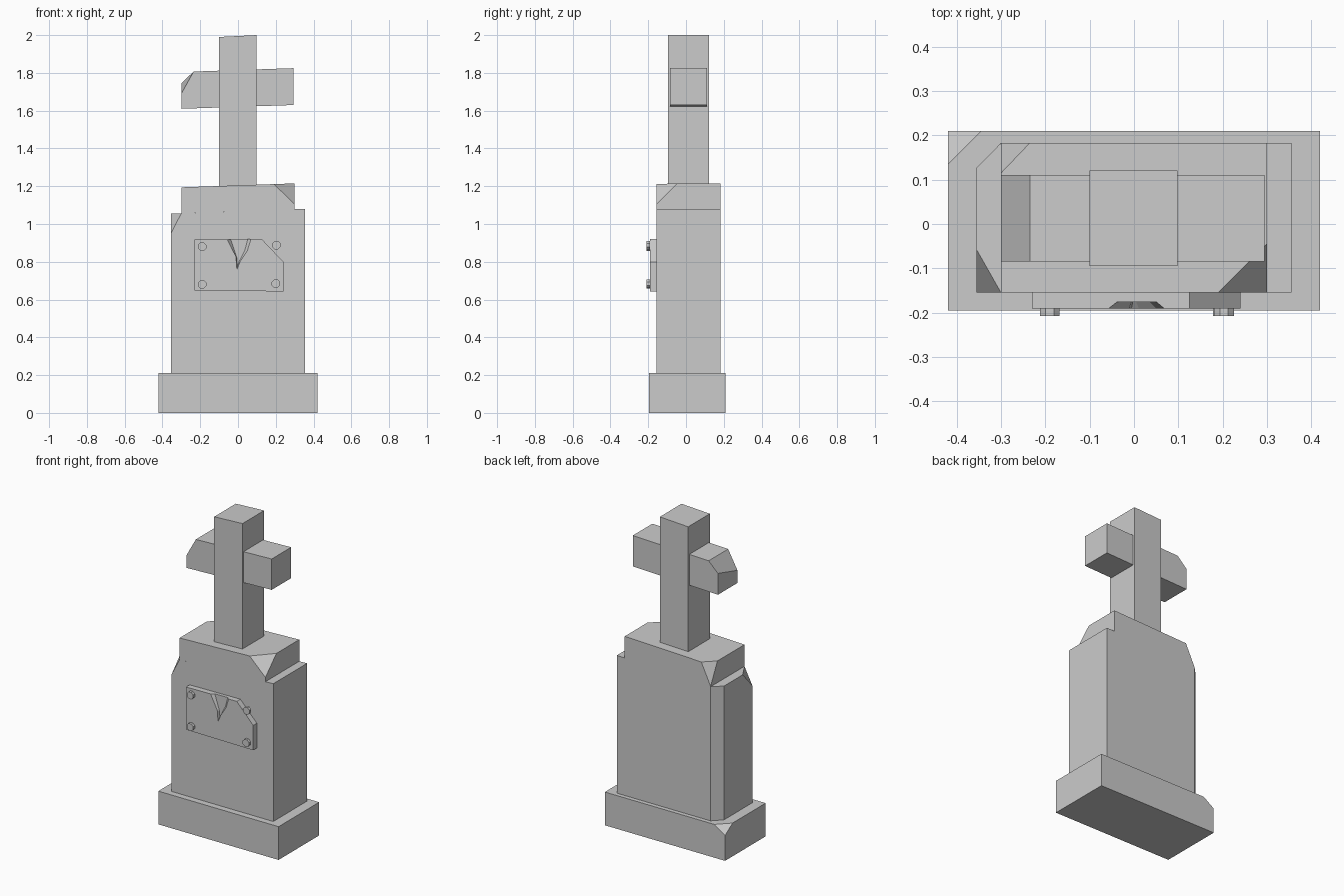
import bpy
import bmesh
import math
from mathutils import Matrix, Vector

if "Cube" in bpy.data.objects:
    bpy.data.objects.remove(bpy.data.objects["Cube"], do_unlink=True)

GREY = (0.6, 0.6, 0.6, 1)
stone = bpy.data.materials.new("grey_stone")
stone.use_nodes = True
stone.diffuse_color = GREY
stone.node_tree.nodes["Principled BSDF"].inputs["Base Color"].default_value = GREY


def finish(bm, name):
    bmesh.ops.recalc_face_normals(bm, faces=bm.faces[:])
    mesh = bpy.data.meshes.new(name)
    bm.to_mesh(mesh)
    bm.free()
    mesh.materials.append(stone)
    obj = bpy.data.objects.new(name, mesh)
    bpy.context.collection.objects.link(obj)
    return obj


def chip(bm, a, b, c):
    """Break off the corner beyond the plane through three points."""
    a, b, c = Vector(a), Vector(b), Vector(c)
    normal = (b - a).cross(c - a).normalized()
    centre = sum((v.co for v in bm.verts), Vector()) / len(bm.verts)
    if normal.dot(centre - a) > 0:
        normal.negate()
    bmesh.ops.bisect_plane(bm, geom=bm.verts[:] + bm.edges[:] + bm.faces[:],
                           plane_co=a, plane_no=normal, clear_outer=True)
    bmesh.ops.holes_fill(bm, edges=[e for e in bm.edges if e.is_boundary], sides=0)


def prism(name, front, y0, y1, back=None, chips=()):
    """Solid from an x/z outline running from y0 to y1."""
    bm = bmesh.new()
    f = [bm.verts.new((x, y0, z)) for x, z in front]
    k = [bm.verts.new((x, y1, z)) for x, z in back or front]
    bm.faces.new(f)
    bm.faces.new(k[::-1])
    for i in range(len(f)):
        j = (i + 1) % len(f)
        bm.faces.new((f[i], k[i], k[j], f[j]))
    for points in chips:
        chip(bm, *points)
    return finish(bm, name)


def slab(x0, x1, z0, left_top, right_top, z0_right=None):
    return [(x0, z0), (x1, z0 if z0_right is None else z0_right),
            (x1, right_top), (x0, left_top)]


# Plinth with one broken back corner
prism("plinth", slab(-0.42, 0.42, 0, 0.21, 0.21), -0.195, 0.21, chips=[
    ((-0.42, 0.135, 0.21), (-0.345, 0.21, 0.21), (-0.42, 0.21, 0.16))])

# Main stone: bevelled back edge and chipped front shoulder
FRONT, BACK = -0.155, 0.183
prism("lower_stone", slab(-0.355, 0.355, 0.21, 1.055, 1.08), FRONT, BACK, chips=[
    ((-0.355, 0.127, 0.2), (-0.3, BACK, 0.2), (-0.3, BACK, 1)),
    ((-0.355, -0.058, 1.055), (-0.3, FRONT, 1.057), (-0.355, FRONT, 0.95))])

# Stepped cap with two broken corners
prism("upper_stone", slab(-0.3, 0.3, 1.057, 1.194, 1.215, 1.078), FRONT, BACK, chips=[
    ((0.19, FRONT, 1.211), (0.3, -0.045, 1.215), (0.3, FRONT, 1.105)),
    ((-0.3, 0.115, 1.194), (-0.235, BACK, 1.196), (-0.3, BACK, 1.06))])

# Cross
prism("cross_post", slab(-0.1, 0.098, 1.19, 1.99, 2.0), -0.095, 0.121)
arm = [(-0.3, 1.61), (0.295, 1.63), (0.295, 1.825), (-0.235, 1.807)]
prism("cross_arm", arm + [(-0.3, 1.69)], -0.085, 0.11, back=arm + [(-0.3, 1.745)])

# Plaque with a cut corner and a tapered crack
plaque = prism("plaque", [(-0.23, 0.648), (0.24, 0.643), (0.24, 0.8),
                          (0.125, 0.921), (-0.23, 0.917)], -0.191, FRONT)
crack = prism("crack_cutter",
              [(-0.064, 0.93), (-0.012, 0.83), (-0.006, 0.755), (0.012, 0.8), (0.052, 0.86), (0.074, 0.93)],
              -0.193, -0.176,
              back=[(-0.042, 0.93), (-0.006, 0.82), (-0.003, 0.775), (0.005, 0.8), (0.036, 0.86), (0.054, 0.93)])
cut = plaque.modifiers.new("crack", "BOOLEAN")
cut.object = crack
cut.operation = "DIFFERENCE"
cut.solver = "EXACT"
bpy.context.view_layer.objects.active = plaque
bpy.ops.object.modifier_apply(modifier=cut.name)
bpy.data.objects.remove(crack, do_unlink=True)

# Plaque bolts
for i, (x, z) in enumerate([(-0.19, 0.88), (0.203, 0.888), (-0.19, 0.68), (0.2, 0.684)]):
    bm = bmesh.new()
    bmesh.ops.create_cone(bm, cap_ends=True, segments=8, radius1=0.024, radius2=0.024, depth=0.018,
                          matrix=Matrix.Translation((x, -0.199, z))
                          @ Matrix.Rotation(math.pi / 2, 4, "X")
                          @ Matrix.Rotation(math.pi / 8, 4, "Z"))
    finish(bm, f"plaque_bolt_{i + 1}")
